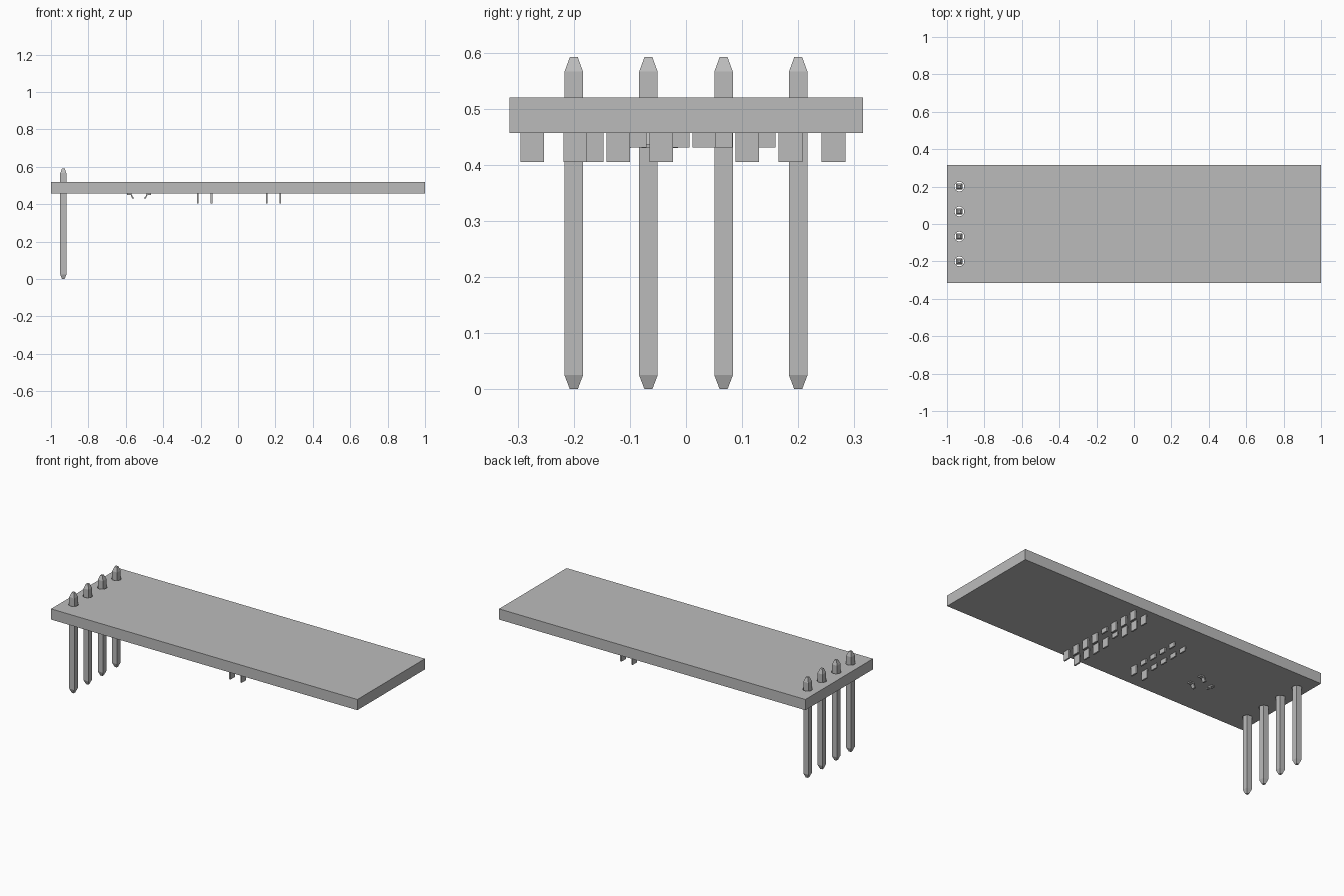
import bpy, bmesh
from mathutils import Matrix

cube = bpy.data.objects.get("Cube")
if cube:
    bpy.data.objects.remove(cube)

grey = bpy.data.materials.new("plain grey")
grey.use_nodes = True
COLOUR = (0.5, 0.5, 0.5, 1)
grey.diffuse_color = COLOUR
grey.node_tree.nodes["Principled BSDF"].inputs["Base Color"].default_value = COLOUR

BOTTOM, TOP = 0.457, 0.52
PIN_X = -0.934
PIN_YS = (-0.2, -0.067, 0.067, 0.2)


def finish(name, bm):
    bmesh.ops.recalc_face_normals(bm, faces=bm.faces)
    mesh = bpy.data.meshes.new(name)
    bm.to_mesh(mesh)
    bm.free()
    mesh.materials.append(grey)
    obj = bpy.data.objects.new(name, mesh)
    bpy.context.collection.objects.link(obj)
    return obj


def box(name, centre, size):
    bm = bmesh.new()
    bmesh.ops.create_cube(bm, size=1, matrix=Matrix.Translation(centre) @ Matrix.Diagonal((*size, 1)))
    return finish(name, bm)


def loft(name, x, y, sections):
    """Square column with a half width at each height."""
    bm = bmesh.new()
    rings = [[bm.verts.new((x + sx * h, y + sy * h, z))
              for sx, sy in ((-1, -1), (1, -1), (1, 1), (-1, 1))] for z, h in sections]
    bm.faces.new(rings[0])
    bm.faces.new(rings[-1])
    for low, high in zip(rings, rings[1:]):
        for i in range(4):
            j = (i + 1) % 4
            bm.faces.new((low[i], low[j], high[j], high[i]))
    return finish(name, bm)


def ribbon(name, path, y, width):
    """Closed outline in x and z, extruded along y."""
    bm = bmesh.new()
    face = bm.faces.new([bm.verts.new((x, y - width / 2, z)) for x, z in path])
    moved = bmesh.ops.extrude_face_region(bm, geom=[face])["geom"]
    bmesh.ops.translate(bm, vec=(0, width, 0), verts=[v for v in moved if isinstance(v, bmesh.types.BMVert)])
    return finish(name, bm)


# Circuit board with drilled pin holes
board = box("board", (0, 0, (BOTTOM + TOP) / 2), (2, 0.63, TOP - BOTTOM))
bm = bmesh.new()
for y in PIN_YS:
    bmesh.ops.create_cone(bm, cap_ends=True, segments=24, radius1=0.026, radius2=0.026, depth=0.2,
                          matrix=Matrix.Translation((PIN_X, y, (BOTTOM + TOP) / 2)))
drills = finish("hole_cutter", bm)
drills.hide_render = True
cut = board.modifiers.new("holes", "BOOLEAN")
cut.operation = "DIFFERENCE"
cut.solver = "EXACT"
cut.object = drills
bpy.context.view_layer.objects.active = board
bpy.ops.object.modifier_apply(modifier=cut.name)
bpy.data.objects.remove(drills)

# Header pins with tapered ends
for i, y in enumerate(PIN_YS):
    loft(f"header_pin_{i + 1}", PIN_X, y,
         [(0, 0.007), (0.025, 0.0165), (0.566, 0.0165), (0.592, 0.007)])

# Two double rows of flat chip legs: x centre, first y, number of legs, which are long
PITCH = 0.0767
rows = (("large_chip_leg", 0.19, -0.274, 8, lambda i: i != 4),
        ("small_chip_leg", -0.178, -0.168, 5, lambda i: i == 0))
for name, x, first, count, is_long in rows:
    for side in (-1, 1):
        for i in range(count):
            drop = 0.052 if is_long(i) else 0.026
            box(f"{name}_{'left' if side > 0 else 'right'}_{i + 1}",
                (x + side * 0.0365, first + i * PITCH, BOTTOM - drop / 2), (0.009, 0.042, drop))

# Three bent transistor legs
BENT = ((0.026, 0.43), (0.036, 0.43), (0.045, 0.45), (0.065, 0.45),
        (0.065, 0.457), (0.041, 0.457), (0.032, 0.437), (0.026, 0.437))
for i, (side, y) in enumerate(((1, -0.11), (1, -0.025), (-1, -0.068))):
    ribbon(f"transistor_leg_{i + 1}", [(-0.529 + side * x, z) for x, z in BENT], y, 0.022)
